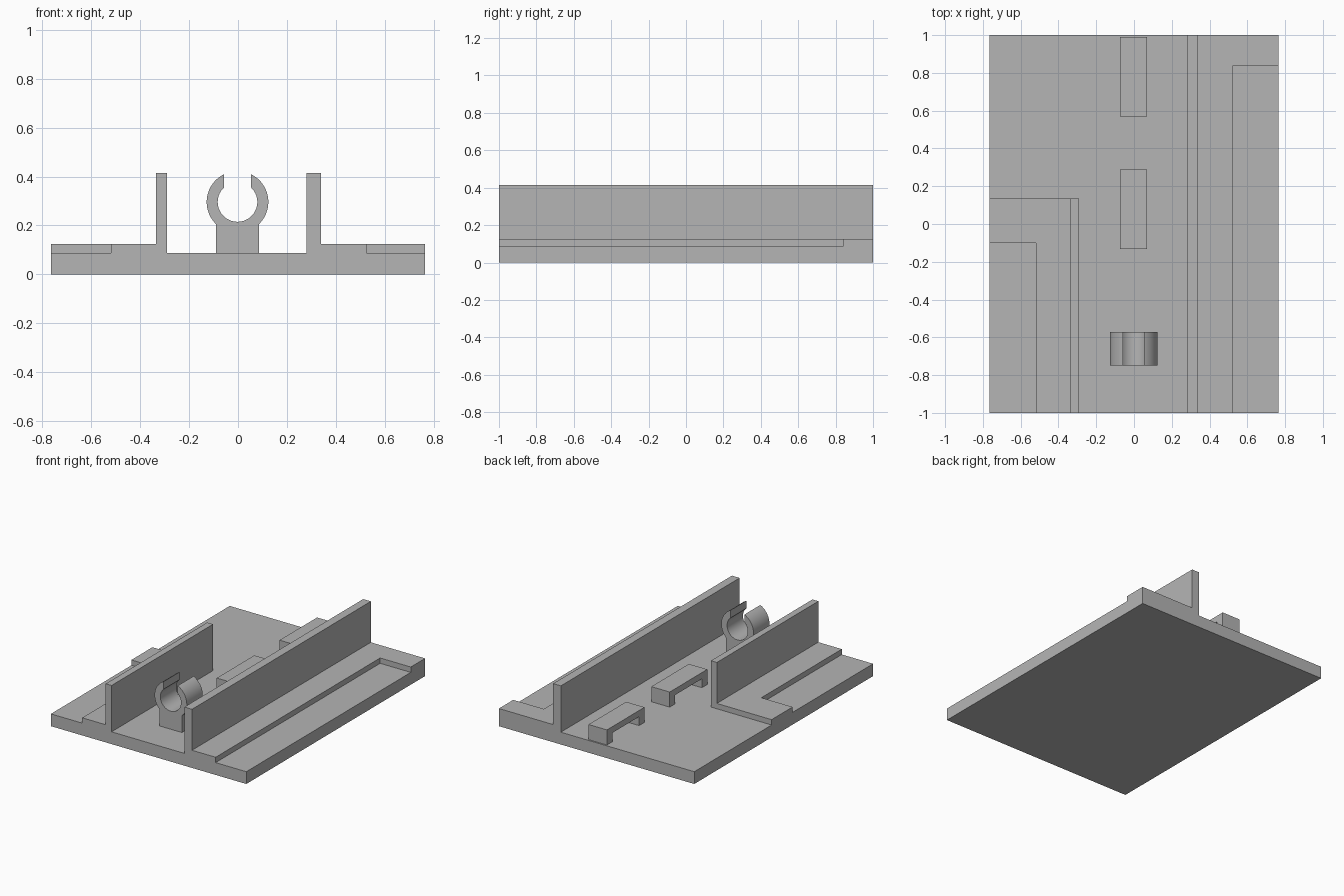
import bpy, bmesh, math
from mathutils import Vector

cube = bpy.data.objects.get("Cube")
if cube:
    bpy.data.objects.remove(cube, do_unlink=True)

# Single grey material
grey = bpy.data.materials.new("plain_grey")
grey.use_nodes = True
colour = (0.46, 0.46, 0.46, 1)
grey.diffuse_color = colour
grey.node_tree.nodes["Principled BSDF"].inputs["Base Color"].default_value = colour


def prism(name, outline, start, end, axis):
    """Extrude an outline along z (x, y points) or along y (x, z points)."""
    place = (lambda p, t: (p[0], p[1], t)) if axis == "z" else (lambda p, t: (p[0], t, p[1]))
    bm = bmesh.new()
    face = bm.faces.new([bm.verts.new(place(p, start)) for p in outline])
    step = Vector(place((0, 0), end - start))
    new = bmesh.ops.extrude_face_region(bm, geom=[face])["geom"]
    bmesh.ops.translate(bm, vec=step, verts=[v for v in new if isinstance(v, bmesh.types.BMVert)])
    bmesh.ops.recalc_face_normals(bm, faces=bm.faces)
    mesh = bpy.data.meshes.new(name)
    bm.to_mesh(mesh)
    bm.free()
    mesh.materials.append(grey)
    obj = bpy.data.objects.new(name, mesh)
    bpy.context.collection.objects.link(obj)
    return obj


def rect(x0, x1, y0, y1):
    return [(x0, y0), (x1, y0), (x1, y1), (x0, y1)]


def merge(target, parts):
    """Fuse solid parts into the target and remove the separate pieces."""
    for part in parts:
        mod = target.modifiers.new("union", "BOOLEAN")
        mod.operation, mod.solver, mod.object = "UNION", "EXACT", part
    graph = bpy.context.evaluated_depsgraph_get()
    mesh = bpy.data.meshes.new_from_object(target.evaluated_get(graph))
    target.modifiers.clear()
    target.data = mesh
    for part in parts:
        bpy.data.objects.remove(part, do_unlink=True)


W, L = 0.765, 1.0
FLOOR, LEDGE, TOP = 0.087, 0.125, 0.415
SUNK = 0.04

# Base slab with stepped ledges and two upright walls
base = prism("base_plate", rect(-W, W, -L, L), 0, FLOOR, "z")
left_ledge = prism("left_ledge", [(0.28, -L), (0.525, -L), (0.525, 0.84), (W, 0.84),
                                  (W, L), (0.28, L)], SUNK, LEDGE, "z")
right_ledge = prism("right_ledge", [(-0.29, -L), (-0.29, 0.135), (-W, 0.135), (-W, -0.1),
                                    (-0.52, -0.1), (-0.52, -L)], SUNK, LEDGE, "z")
left_wall = prism("left_wall", rect(0.28, 0.34, -L, L), SUNK, TOP, "z")
right_wall = prism("right_wall", rect(-0.336, -0.29, -L, 0.135), SUNK, TOP, "z")
merge(base, [left_ledge, right_ledge, left_wall, right_wall])

# Two bridge-shaped loops along the middle of the floor
for name, y0 in (("front_bridge", -0.132), ("rear_bridge", 0.57)):
    y1, leg, top, under = y0 + 0.42, 0.06, 0.194, 0.15
    bridge = prism(name, rect(-0.074, 0.07, y0, y1), under, top, "z")
    legs = [prism(name + "_leg", rect(-0.074, 0.07, y, y + leg), FLOOR, under + 0.02, "z")
            for y in (y0, y1 - leg)]
    merge(bridge, legs)

# Open round clip on a square foot
CX, CZ, OUTER, INNER, GAP, FOOT = -0.002, 0.296, 0.126, 0.081, 0.055, 0.088


def arc(radius, start, end, steps=40):
    angles = [start + (end - start) * i / steps for i in range(steps + 1)]
    return [(CX + radius * math.cos(a), CZ + radius * math.sin(a)) for a in angles]


lip_out, lip_in = math.acos(GAP / OUTER), math.acos(GAP / INNER)
foot = math.acos(FOOT / OUTER)
outline = [(CX - FOOT, FLOOR), (CX + FOOT, FLOOR)]
outline += arc(OUTER, -foot, lip_out)
outline += arc(INNER, lip_in, -math.pi - lip_in)
outline += arc(OUTER, math.pi - lip_out, math.pi + foot)
clip = prism("round_clip", outline, -0.75, -0.572, "y")
bpy.ops.object.select_all(action="DESELECT")
clip.select_set(True)
bpy.context.view_layer.objects.active = clip
bpy.ops.object.shade_smooth_by_angle(angle=math.radians(30))
